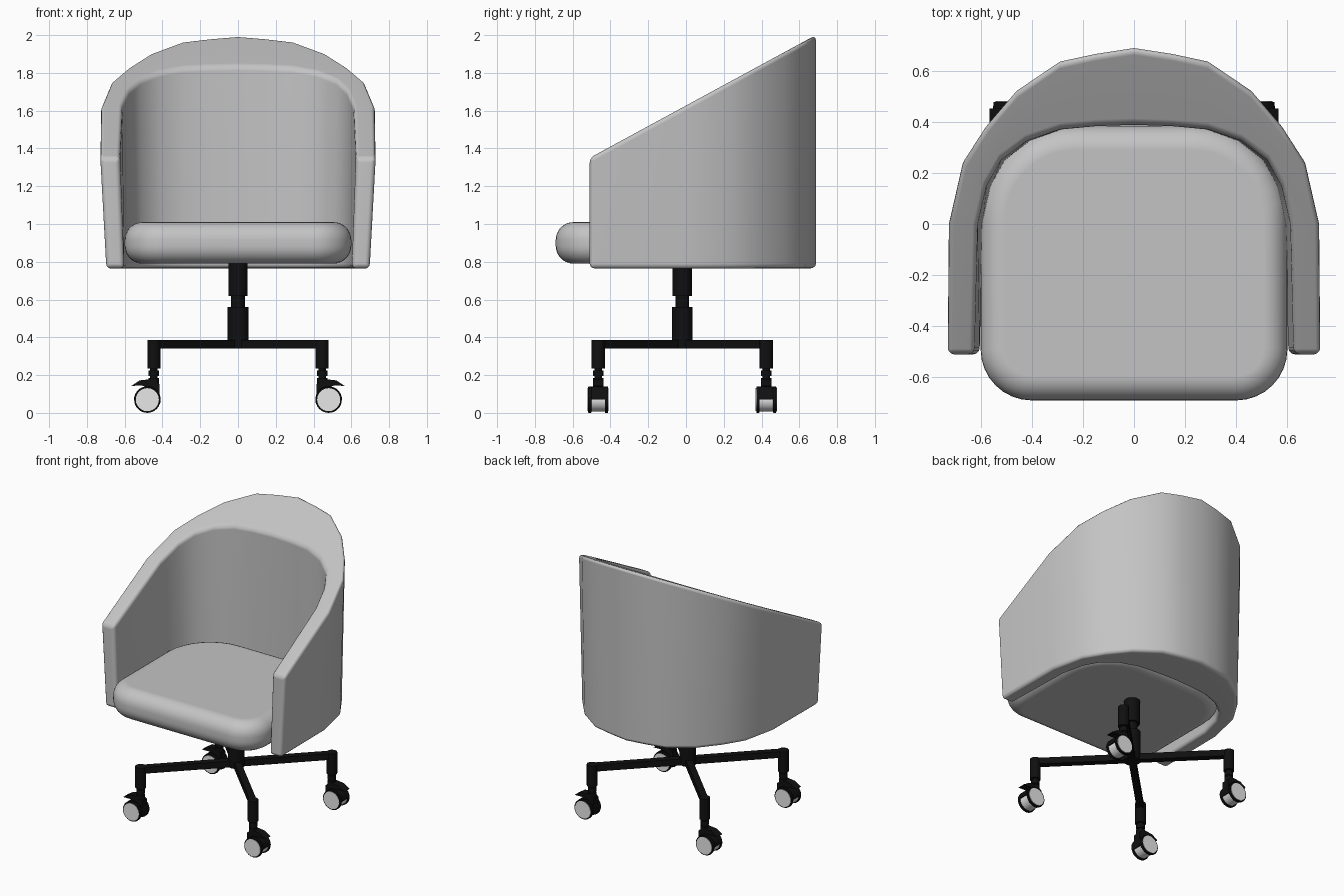
import bpy, bmesh, math
from mathutils import Matrix, Vector

cube = bpy.data.objects.get("Cube")
if cube:
    bpy.data.objects.remove(cube, do_unlink=True)


def material(name, value):
    m = bpy.data.materials.new(name)
    m.use_nodes = True
    colour = (value, value, value, 1)
    m.diffuse_color = colour
    m.node_tree.nodes["Principled BSDF"].inputs["Base Color"].default_value = colour
    return m


FABRIC = material("grey_fabric", 0.55)
BLACK = material("black_metal", 0.005)
SILVER = material("light_wheel", 0.8)
BASE_Y = -0.02      # centre of the swivel base
REACH = 0.445       # leg offset along x and y


def finish(name, bm, mat, bevel=0, segments=3, smooth=True):
    bmesh.ops.recalc_face_normals(bm, faces=bm.faces[:])
    mesh = bpy.data.meshes.new(name)
    bm.to_mesh(mesh)
    bm.free()
    obj = bpy.data.objects.new(name, mesh)
    bpy.context.collection.objects.link(obj)
    mesh.materials.append(mat)
    if bevel:
        mod = obj.modifiers.new("Soft edges", "BEVEL")
        mod.width, mod.segments = bevel, segments
        mod.limit_method, mod.angle_limit = "ANGLE", math.radians(45)
        mesh.shade_smooth()
        obj.modifiers.new("Even shading", "WEIGHTED_NORMAL")
    elif smooth:
        bpy.ops.object.select_all(action="DESELECT")
        obj.select_set(True)
        bpy.context.view_layer.objects.active = obj
        bpy.ops.object.shade_smooth_by_angle(angle=math.radians(35))
    return obj


def prism(name, points, direction, mat, **options):
    """Extrude a closed outline of 3D points along a direction."""
    bm = bmesh.new()
    face = bm.faces.new([bm.verts.new(p) for p in points])
    moved = bmesh.ops.extrude_face_region(bm, geom=[face])["geom"]
    bmesh.ops.translate(bm, vec=direction,
                        verts=[v for v in moved if isinstance(v, bmesh.types.BMVert)])
    # keep the starting cap so the solid is closed
    if not face.is_valid:
        bmesh.ops.holes_fill(bm, edges=bm.edges[:])
    return finish(name, bm, mat, **options)


def cylinder(name, radius, length, centre, mat, along_y=False, bevel=0):
    bm = bmesh.new()
    turn = Matrix.Rotation(math.pi / 2, 4, "X") if along_y else Matrix()
    bmesh.ops.create_cone(bm, cap_ends=True, segments=24, radius1=radius,
                          radius2=radius, depth=length,
                          matrix=Matrix.Translation(centre) @ turn)
    return finish(name, bm, mat, bevel=bevel, segments=2)


def arc(cx, cy, radius, start, end, steps):
    for i in range(steps + 1):
        a = math.radians(start + (end - start) * i / steps)
        yield cx + radius * math.cos(a), cy + radius * math.sin(a)


# Wrap-around shell: U-shaped wall cut by a sloping top, sides taper downwards
def build_shell():
    half = [((0.73, -0.51), (0.625, -0.51)), ((0.725, 0), (0.612, 0)),
            ((0.67, 0.24), (0.577, 0.15)), ((0.58, 0.38), (0.52, 0.25)),
            ((0.46, 0.52), (0.42, 0.325)), ((0.29, 0.635), (0.29, 0.37)),
            ((0.15, 0.665), (0.15, 0.383)), ((0, 0.688), (0, 0.388))]
    stations = half + [((-o[0], o[1]), (-i[0], i[1])) for o, i in half[-2::-1]]
    bm = bmesh.new()
    rings = []
    for (ox, oy), (ix, iy) in stations:
        def top(y):
            return 1.35 + (y + 0.51) * 0.543
        ring = [(ox * 0.955, oy, 0.765), (ox, oy, top(oy)),
                (ix, iy, top(iy)), (ix * 0.965, iy, 0.765)]
        rings.append([bm.verts.new(p) for p in ring])
    for a, b in zip(rings, rings[1:]):
        for k in range(4):
            n = (k + 1) % 4
            bm.faces.new((a[k], a[n], b[n], b[k]))
    bm.faces.new(rings[0])
    bm.faces.new(rings[-1])
    finish("back_and_arm_shell", bm, FABRIC, bevel=0.025)


build_shell()

# Seat cushion: tight front corners, wide back corners, pillowy edges
outline = []
for cx, cy, r, start in ((0.4, -0.49, 0.2, -90), (0.23, 0.015, 0.37, 0),
                         (-0.23, 0.015, 0.37, 90), (-0.4, -0.49, 0.2, 180)):
    outline += [(x, y, 0.79) for x, y in arc(cx, cy, r, start, start + 90, 8)]
prism("seat_cushion", outline, Vector((0, 0, 0.22)), FABRIC, bevel=0.095, segments=7)

# Gas lift column
for name, radius, low, high in (("column_sleeve", 0.055, 0.34, 0.56),
                                ("column_piston", 0.036, 0.55, 0.64),
                                ("column_top", 0.051, 0.62, 0.8)):
    cylinder(name, radius, high - low, (0, BASE_Y, (low + high) / 2), BLACK)

# Crossed base arms on the diagonals
for name, angle in (("base_arm_a", 45), ("base_arm_b", -45)):
    bm = bmesh.new()
    bmesh.ops.create_cube(bm, size=1, matrix=Matrix.Translation((0, BASE_Y, 0.3625))
                          @ Matrix.Rotation(math.radians(angle), 4, "Z")
                          @ Matrix.Diagonal((2 * REACH * math.sqrt(2), 0.045, 0.045, 1)))
    finish(name, bm, BLACK, smooth=False)

# Legs and casters
for sx, side in ((1, "left"), (-1, "right")):
    for sy, end in ((-1, "front"), (1, "back")):
        tag = f"{end}_{side}"
        lx, wx, y = sx * REACH, sx * 0.48, BASE_Y + sy * REACH
        for part, radius, low, high in (("leg", 0.035, 0.235, 0.385),
                                        ("leg_stem", 0.02, 0.13, 0.24),
                                        ("leg_collar", 0.028, 0.195, 0.225),
                                        ("caster_socket", 0.028, 0.12, 0.185)):
            cylinder(f"{tag}_{part}", radius, high - low,
                     (lx, y, (low + high) / 2), BLACK)

        # Light drum between two dark tyres with light hub caps
        cylinder(f"{tag}_drum", 0.062, 0.072, (wx, y, 0.07), SILVER, True)
        for d, label in ((-1, "outer"), (1, "inner")):
            cylinder(f"{tag}_{label}_tyre", 0.07, 0.018,
                     (wx, y + d * 0.044, 0.07), BLACK, True, bevel=0.004)
            cylinder(f"{tag}_{label}_hub_cap", 0.061, 0.006,
                     (wx, y + d * 0.053, 0.07), SILVER, True)

        # Curved fender over the drum and the brake lever above it
        fender = list(arc(0, 0.07, 0.071, 0, 200, 14))
        fender += list(arc(0, 0.07, 0.063, 200, 0, 14))
        lever = [(0.085, 0.143), (0.04, 0.172), (-0.03, 0.18),
                 (-0.065, 0.15), (-0.065, 0.1), (-0.03, 0.13), (0.03, 0.145)]
        for part, profile, width in (("fender", fender, 0.072),
                                     ("brake_lever", lever, 0.055)):
            prism(f"{tag}_{part}",
                  [(wx + sx * px, y - width / 2, pz) for px, pz in profile],
                  Vector((0, width, 0)), BLACK)
